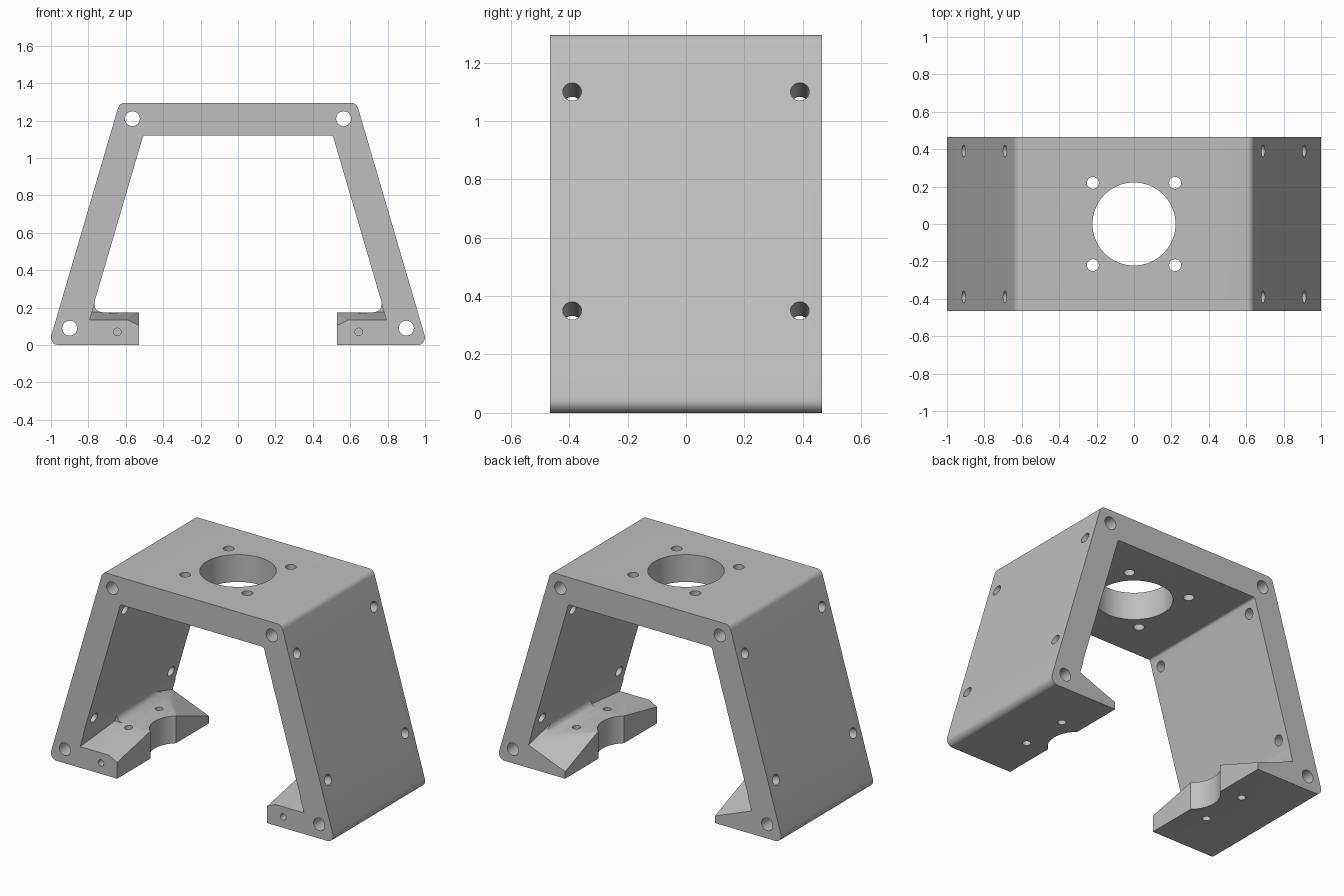
import bpy, bmesh, math
from mathutils import Vector

if "Cube" in bpy.data.objects:
    bpy.data.objects.remove(bpy.data.objects["Cube"])

DEPTH, HEIGHT, SLOPE = 0.465, 1.295, 0.293
FOOT_X, FOOT_Z, CEILING = 0.53, 0.175, 1.12


def outer_x(z):
    return 1.013 - SLOPE * z


def inner_x(z):
    return 0.835 - SLOPE * z


def rounded(points, steps=8):
    """Outline with each (x, z, radius) corner turned into an arc."""
    out = []
    for i, (x, z, r) in enumerate(points):
        p = Vector((x, z))
        if r == 0:
            out.append(p)
            continue
        a = (Vector(points[i - 1][:2]) - p).normalized()
        b = (Vector(points[(i + 1) % len(points)][:2]) - p).normalized()
        half = a.angle(b) / 2
        centre = p + (a + b).normalized() * (r / math.sin(half))
        start = p + a * (r / math.tan(half)) - centre
        end = p + b * (r / math.tan(half)) - centre
        sweep = math.pi - 2 * half
        for k in range(steps + 1):
            t = k / steps
            out.append(centre + (start * math.sin((1 - t) * sweep)
                                 + end * math.sin(t * sweep)) / math.sin(sweep))
    return out


def new_object(name, bm):
    bmesh.ops.recalc_face_normals(bm, faces=bm.faces)
    mesh = bpy.data.meshes.new(name)
    bm.to_mesh(mesh)
    bm.free()
    obj = bpy.data.objects.new(name, mesh)
    bpy.context.collection.objects.link(obj)
    return obj


# Trapezoid frame with inward feet, extruded front to back
half = [(FOOT_X, FOOT_Z, 0), (FOOT_X, 0, 0),
        (outer_x(0), 0, 0.04), (outer_x(HEIGHT), HEIGHT, 0.04)]
inside = [(inner_x(CEILING), CEILING, 0.015), (inner_x(FOOT_Z), FOOT_Z, 0.045)]
right = inside + half
left = [(-x, z, r) for x, z, r in reversed(right)]
bm = bmesh.new()
face = bm.faces.new([bm.verts.new((p.x, -DEPTH, p.y)) for p in rounded(right + left)])
ext = bmesh.ops.extrude_face_region(bm, geom=[face])
bmesh.ops.translate(bm, vec=(0, 2 * DEPTH, 0),
                    verts=[v for v in ext["geom"] if isinstance(v, bmesh.types.BMVert)])
body = new_object("bracket_body", bm)


def cut(cutter):
    cutter.hide_render = True
    mod = body.modifiers.new("cut", "BOOLEAN")
    mod.operation, mod.solver, mod.object = "DIFFERENCE", "EXACT", cutter
    bpy.context.view_layer.objects.active = body
    bpy.ops.object.modifier_apply(modifier=mod.name)
    bpy.data.objects.remove(cutter)


def drill(centre, axis, radius, length, segments=32):
    bm = bmesh.new()
    bmesh.ops.create_cone(bm, cap_ends=True, segments=segments,
                          radius1=radius, radius2=radius, depth=length)
    cutter = new_object("drill", bm)
    rot = Vector(axis).to_track_quat("Z", "Y").to_matrix().to_4x4()
    rot.translation = centre
    cutter.matrix_world = rot
    bpy.context.view_layer.update()
    cut(cutter)


def plane_cut(side, corner_z, slope_x, slope_y, y_end, y_mid):
    """Remove the foot above a tilted plane, stopping at the inner wall."""
    bm = bmesh.new()
    for y in (y_end * 1.1, y_mid):
        base = corner_z - slope_x * FOOT_X + slope_y * (DEPTH - abs(y))
        wall = (0.832 - SLOPE * base) / (1 + SLOPE * slope_x)
        for x, z in ((0.5, base + slope_x * 0.5), (wall, base + slope_x * wall),
                     (0.5, 0.35), (inner_x(0.35) - 0.003, 0.35)):
            bm.verts.new((side * x, y, z))
    bmesh.ops.convex_hull(bm, input=bm.verts)
    cut(new_object("foot_cutter", bm))


for s in (-1, 1):
    # Tapered foot tops: rear corner, front ramp, front corner
    plane_cut(s, 0.045, 0.39, 0.39, DEPTH, 0.10)
    plane_cut(s, 0.135, 0.0, 0.12, -DEPTH, -0.13)
    plane_cut(s, 0.105, 0.5, 0.21, -DEPTH, -0.13)
    # Curved notch in each foot
    drill((s * 0.42, 0, 0.1), (0, 0, 1), 0.17, 0.4, 64)
    # Long holes through the corners, and a blind hole in each foot
    drill((s * 0.565, 0, 1.21), (0, 1, 0), 0.04, 1.2)
    drill((s * 0.9, 0, 0.09), (0, 1, 0), 0.04, 1.2)
    drill((s * 0.645, -0.4, 0.07), (0, 1, 0), 0.02, 0.3)
    for t in (-1, 1):
        # Foot holes and top plate screw holes
        drill((s * 0.667, t * 0.155, 0.1), (0, 0, 1), 0.024, 0.4)
        drill((s * 0.22, t * 0.22, 1.2), (0, 0, 1), 0.032, 0.5)
        # Side wall holes, square to the slanted wall
        for z in (0.35, 1.1):
            drill((s * (outer_x(z) - 0.08), t * 0.39, z - 0.08 * SLOPE),
                  (s, 0, SLOPE), 0.032, 0.3)

# Large central opening
drill((0, 0, 1.2), (0, 0, 1), 0.222, 0.5, 64)

# Plain grey finish
grey = bpy.data.materials.new("plain_grey")
grey.use_nodes = True
colour = (0.52, 0.52, 0.52, 1)
grey.diffuse_color = colour
grey.node_tree.nodes["Principled BSDF"].inputs["Base Color"].default_value = colour
body.data.materials.clear()
body.data.materials.append(grey)

bpy.ops.object.select_all(action="DESELECT")
body.select_set(True)
bpy.context.view_layer.objects.active = body
bpy.ops.object.shade_smooth_by_angle(angle=math.radians(30))
